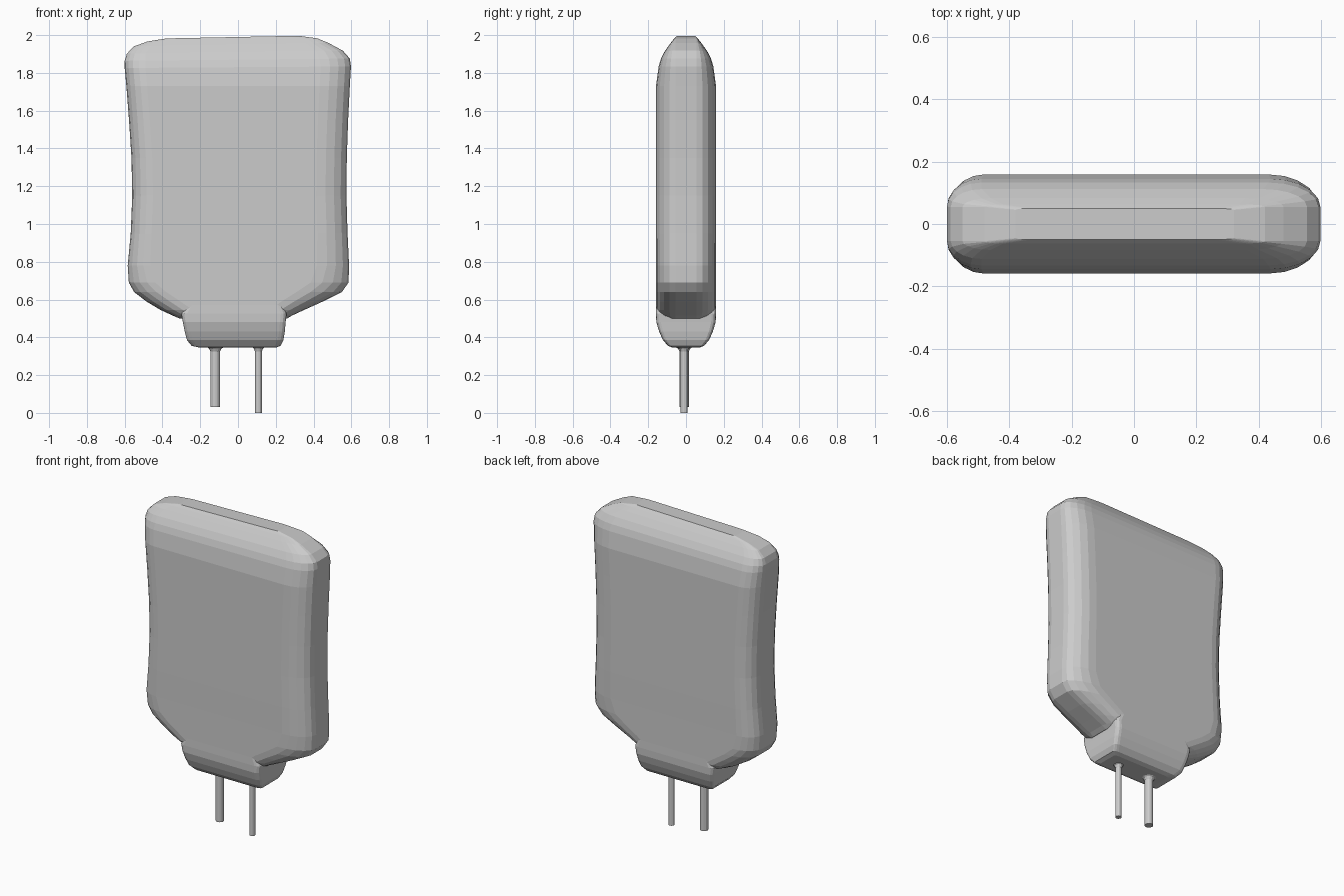
import bpy, bmesh
from math import sin, cos, pi


def ring(z, xl, xr, t, rl, rr, flat, tilt=0.0, seg=5):
    """Rounded-rectangle section; flat = half-height of the straight side edge."""
    ry = max(t - flat, 0.004)
    pts = []
    corners = [(xr - rr, 1, rr, 0), (-xl + rl, 1, rl, 90),
               (-xl + rl, -1, rl, 180), (xr - rr, -1, rr, 270)]
    for cx, sy, rx, start in corners:
        for i in range(seg + 1):
            a = (start + 90 * i / seg) * pi / 180
            x = cx + rx * cos(a)
            pts.append((x, sy * (t - ry) + ry * sin(a), z + tilt * x))
    return pts


def loft(name, rings):
    bm = bmesh.new()
    loops = [[bm.verts.new(p) for p in r] for r in rings]
    n = len(loops[0])
    for a, b in zip(loops, loops[1:]):
        for i in range(n):
            j = (i + 1) % n
            bm.faces.new((a[i], a[j], b[j], b[i]))
    bm.faces.new(loops[0][::-1])
    bm.faces.new(loops[-1])
    bmesh.ops.recalc_face_normals(bm, faces=bm.faces)
    me = bpy.data.meshes.new(name)
    bm.to_mesh(me)
    bm.free()
    ob = bpy.data.objects.new(name, me)
    bpy.context.collection.objects.link(ob)
    return ob


# Main body: z, left width, right width, half thickness, left / right corner run
body = [
    (0.50, 0.31, 0.26, 0.120, 0.15, 0.15), (0.515, 0.345, 0.285, 0.152, 0.15, 0.15),
    (0.545, 0.41, 0.35, 0.158, 0.17, 0.18), (0.59, 0.485, 0.45, 0.158, 0.18, 0.22),
    (0.64, 0.55, 0.55, 0.158, 0.17, 0.24), (0.69, 0.578, 0.585, 0.158, 0.14, 0.20),
    (0.78, 0.584, 0.588, 0.158, 0.12, 0.17), (0.95, 0.568, 0.58, 0.159, 0.11, 0.16),
    (1.15, 0.56, 0.574, 0.159, 0.11, 0.16), (1.35, 0.564, 0.576, 0.159, 0.11, 0.16),
    (1.55, 0.577, 0.583, 0.159, 0.11, 0.16), (1.73, 0.591, 0.592, 0.159, 0.11, 0.16),
    (1.83, 0.60, 0.598, 0.145, 0.11, 0.16), (1.87, 0.60, 0.592, 0.133, 0.11, 0.16),
    (1.91, 0.588, 0.555, 0.112, 0.10, 0.14), (1.95, 0.55, 0.48, 0.083, 0.09, 0.12),
    (1.975, 0.48, 0.42, 0.063, 0.06, 0.08), (1.99, 0.38, 0.32, 0.050, 0.05, 0.06),
]
loft("body", [ring(z, l, r, t, rl, rr, min(0.055, t * 0.9), 0.02 * max(0, (z - 1.75) / 0.24))
              for z, l, r, t, rl, rr in body])

# Base block under the body
base = [(0.345, 0.20, 0.20, 0.07), (0.355, 0.245, 0.225, 0.095), (0.385, 0.27, 0.24, 0.122),
        (0.43, 0.282, 0.248, 0.142), (0.48, 0.292, 0.252, 0.157), (0.525, 0.30, 0.257, 0.159),
        (0.62, 0.25, 0.22, 0.157)]
loft("base", [ring(z, l, r, t, 0.03, 0.03, t * 0.85, seg=3) for z, l, r, t in base])


# Two pins with a small flared collar at the base
def pin(name, x, y, rad, bottom):
    rows = [(bottom, 1), (0.325, 1), (0.34, 1.3), (0.35, 1.9), (0.38, 1.9)]
    loft(name, [[(x + rad * k * cos(2 * pi * i / 12), y + rad * k * sin(2 * pi * i / 12), z)
                 for i in range(12)] for z, k in rows])


pin("left_pin", -0.12, -0.01, 0.025, 0.03)
pin("right_pin", 0.108, -0.01, 0.018, 0.0)
